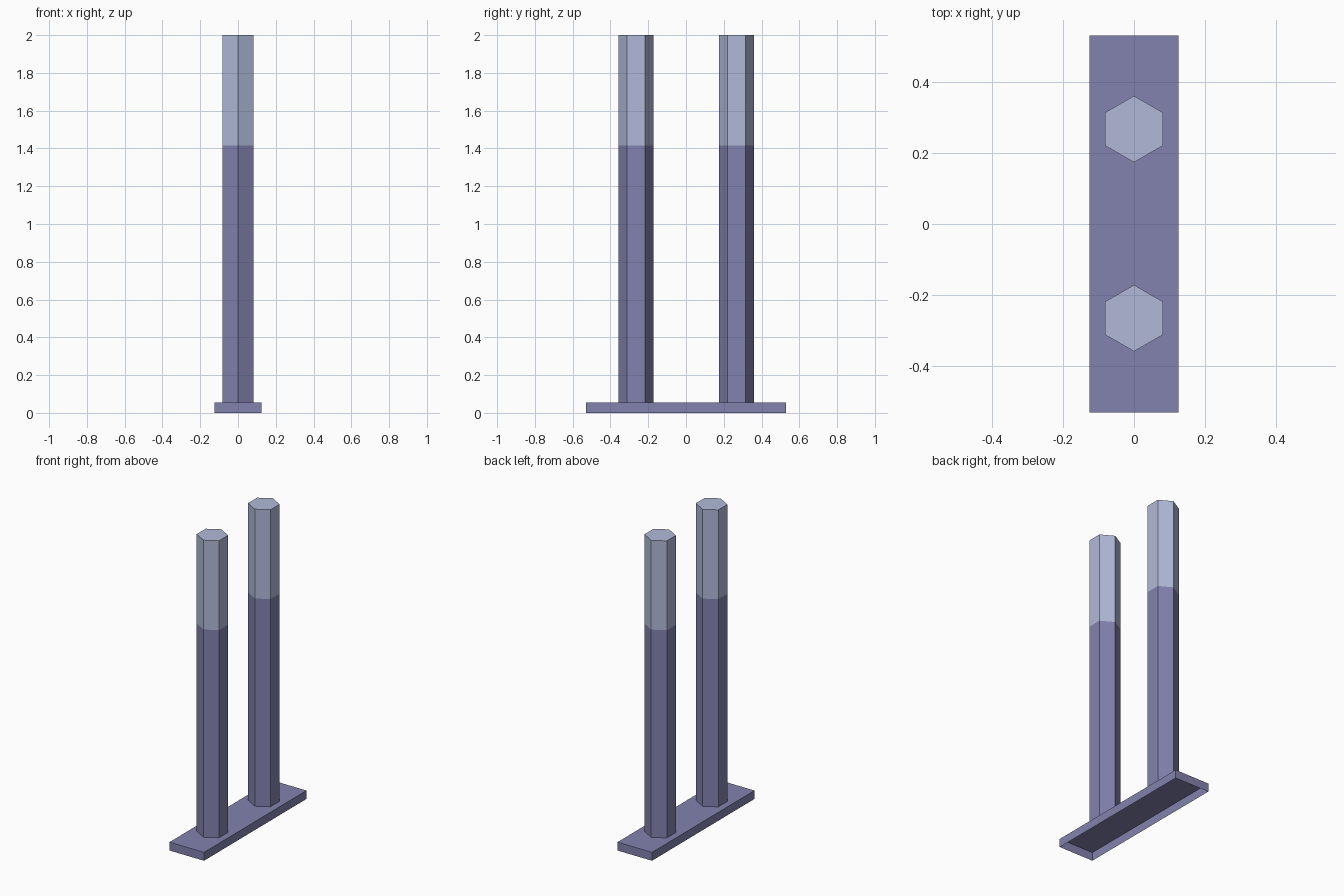
import bpy, bmesh, math
from mathutils import Matrix

if "Cube" in bpy.data.objects:
    bpy.data.objects.remove(bpy.data.objects["Cube"])


def material(name, rgb):
    m = bpy.data.materials.new(name)
    m.diffuse_color = (*rgb, 1.0)
    m.use_nodes = True
    m.node_tree.nodes["Principled BSDF"].inputs["Base Color"].default_value = m.diffuse_color
    return m


purple = material("dusty purple", (0.225, 0.225, 0.425))
pale = material("pale blue grey", (0.44, 0.485, 0.69))

BASE_TOP, SPLIT, TOP = 0.055, 1.415, 2.0


def add_object(name, bm, mats):
    me = bpy.data.meshes.new(name)
    bm.to_mesh(me)
    bm.free()
    for m in mats:
        me.materials.append(m)
    ob = bpy.data.objects.new(name, me)
    bpy.context.collection.objects.link(ob)
    return ob


# Base plate: a thin shell, open underneath
bm = bmesh.new()
bmesh.ops.create_cube(bm, size=1.0, matrix=Matrix.Translation((0, 0, BASE_TOP / 2))
                      @ Matrix.Diagonal((0.25, 1.06, BASE_TOP, 1)))
bottom = [f for f in bm.faces if f.normal.z < -0.9]
bmesh.ops.delete(bm, geom=bottom, context='FACES_ONLY')
add_object("base_plate", bm, [purple])


# Hexagonal posts with pale upper sections
def post(name, y):
    r = 0.0935
    bm = bmesh.new()
    rings = []
    for z in (BASE_TOP, SPLIT, TOP):
        rings.append([bm.verts.new((r * math.cos(math.radians(90 + 60 * i)),
                                    y + r * math.sin(math.radians(90 + 60 * i)), z))
                      for i in range(6)])
    for level, (lo, hi) in enumerate(zip(rings, rings[1:])):
        for i in range(6):
            j = (i + 1) % 6
            bm.faces.new((lo[i], lo[j], hi[j], hi[i])).material_index = level
    bm.faces.new(rings[-1]).material_index = 1
    add_object(name, bm, [purple, pale])


post("front_post", -0.265)
post("back_post", 0.267)
